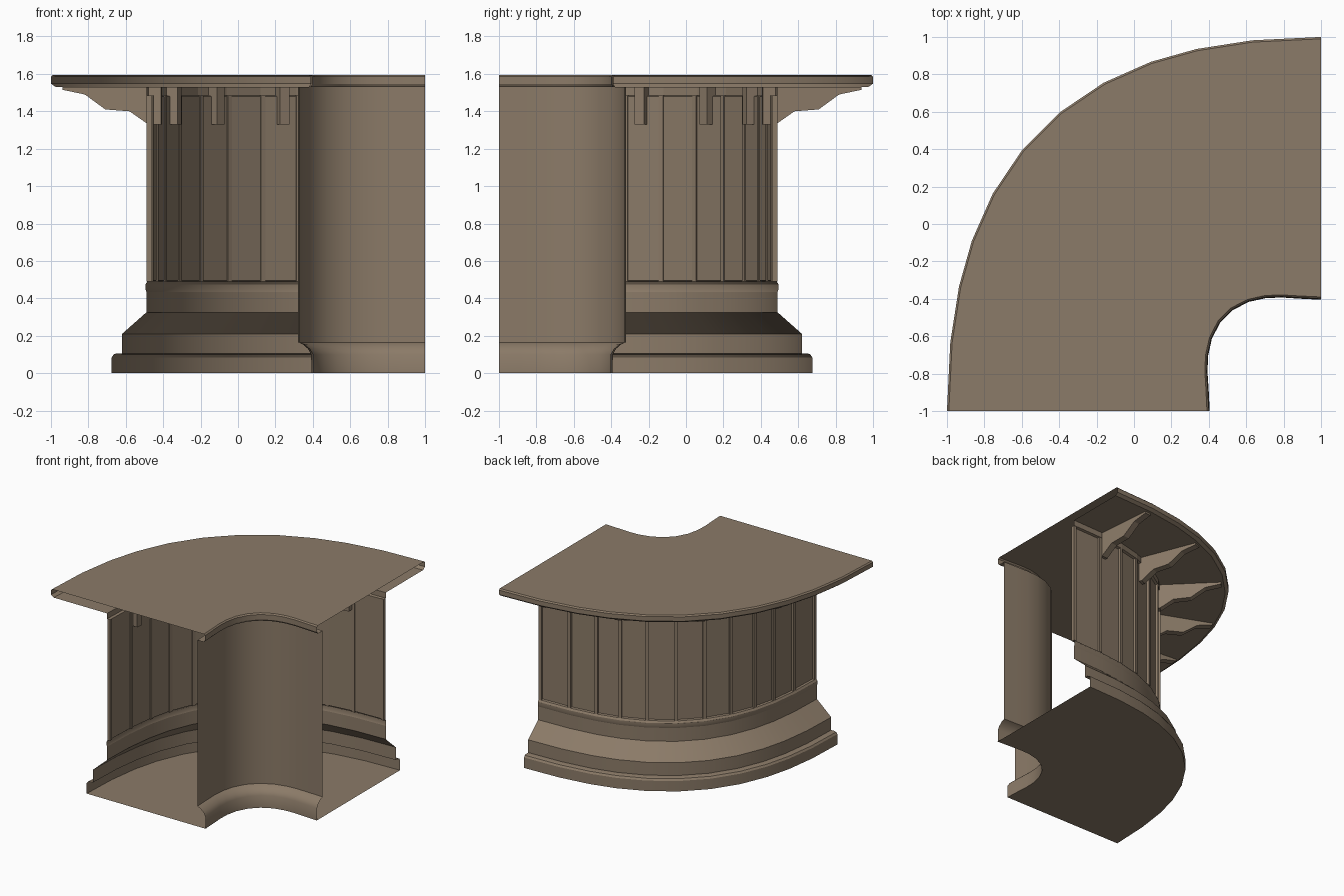
import bpy, math
from mathutils import Vector

if "Cube" in bpy.data.objects:
    bpy.data.objects.remove(bpy.data.objects["Cube"])

wood = bpy.data.materials.new("brown_wood")
wood.diffuse_color = (0.26, 0.197, 0.138, 1)
wood.use_nodes = True
wood.node_tree.nodes["Principled BSDF"].inputs["Base Color"].default_value = wood.diffuse_color

# Angles of the bend's segments, mirrored about the 45 degree diagonal
HALF = [0, 10.5, 19, 26, 33.5, 41.2]
ANG = HALF + [90 - a for a in reversed(HALF)]


def point(d, a, z):
    """Point on the bend: quarter turn about (1,-1), slightly squared."""
    t = math.radians(a)
    r = d + 0.124 * math.sin(2 * t) ** 2
    return Vector((1 - r * math.cos(t), -1 + r * math.sin(t), z))


def frame(d, a):
    """Base point, outward normal and tangent of the bend."""
    tan = (point(d, a + 0.5, 0) - point(d, a - 0.5, 0)).normalized()
    return point(d, a, 0), Vector((-tan.y, tan.x, 0)), tan


def add(name, verts, faces, smooth=None):
    me = bpy.data.meshes.new(name)
    me.from_pydata(verts, [], faces)
    me.materials.append(wood)
    ob = bpy.data.objects.new(name, me)
    bpy.context.collection.objects.link(ob)
    if smooth:
        bpy.ops.object.select_all(action='DESELECT')
        bpy.context.view_layer.objects.active = ob
        ob.select_set(True)
        bpy.ops.object.shade_smooth_by_angle(angle=math.radians(smooth))
    return ob


def sweep(name, prof, smooth=None):
    """Sweep a (distance, height) profile round the bend as an open sheet."""
    n = len(prof)
    verts = [point(d, a, z) for a in ANG for d, z in prof]
    faces = []
    for j in range(len(ANG) - 1):
        for i in range(n - 1):
            k = j * n + i
            faces.append((k, k + 1, k + n + 1, k + n))
    return add(name, verts, faces, smooth)


def prism(verts, faces, d, a, prof, width):
    """Extrude an (outward, height) profile by width, at one place on the bend."""
    p, nor, tan = frame(d, a)
    s, n = len(verts), len(prof)
    for side in (-1, 1):
        for o, z in prof:
            verts.append(p + nor * o + tan * (side * width / 2) + Vector((0, 0, z)))
    faces.append([s + i for i in range(n)])
    faces.append([s + n + i for i in reversed(range(n))])
    for i in range(n):
        k = (i + 1) % n
        faces.append((s + k, s + i, s + n + i, s + n + k))


# Counter top: flat slab with a lip on both edges, open underneath
sweep("counter_top", [(1.49, 1.53), (1.975, 1.53), (2.0, 1.548), (2.0, 1.585), (1.99, 1.595),
                      (0.61, 1.595), (0.6, 1.585), (0.6, 1.545), (0.61, 1.53), (0.67, 1.53)], 25)

# Inner wall with a curved toe kick
sweep("inner_wall", [(0.67, 1.53), (0.67, 0.165), (0.645, 0.155), (0.615, 0.13),
                     (0.597, 0.10), (0.595, 0.0)], 42)

# Floor sheet
sweep("floor", [(0.595, 0.0), (1.675, 0.0)])

# Stepped base moulding
sweep("base_moulding", [(1.675, 0), (1.675, 0.085), (1.665, 0.1), (1.65, 0.105), (1.62, 0.105),
                        (1.62, 0.21), (1.49, 0.325), (1.49, 0.435)], 20)
sweep("lower_rail", [(1.49, 0.435), (1.495, 0.45), (1.495, 0.475), (1.485, 0.49), (1.47, 0.495)], 20)

# Front panels and the rail above them
sweep("front_panels", [(1.47, 0.495), (1.47, 1.48)])
sweep("upper_rail", [(1.47, 1.48), (1.49, 1.485), (1.49, 1.53)])

# Vertical battens at the panel joints
v, f = [], []
for a in [0.5] + ANG[1:-1] + [89.5]:
    prism(v, f, 1.47, a, [(-0.008, 0.49), (0.018, 0.49), (0.018, 1.485), (-0.008, 1.485)], 0.026)
add("panel_battens", v, f)

# Shaped brackets under the overhang
v, f = [], []
for a in (12, 29.5, 45, 60.5, 78):
    prism(v, f, 1.47, a, [(-0.05, 1.53), (-0.05, 1.33), (0.02, 1.33), (0.12, 1.40),
                          (0.25, 1.41), (0.36, 1.49), (0.48, 1.515), (0.48, 1.53)], 0.055)
add("support_brackets", v, f)
